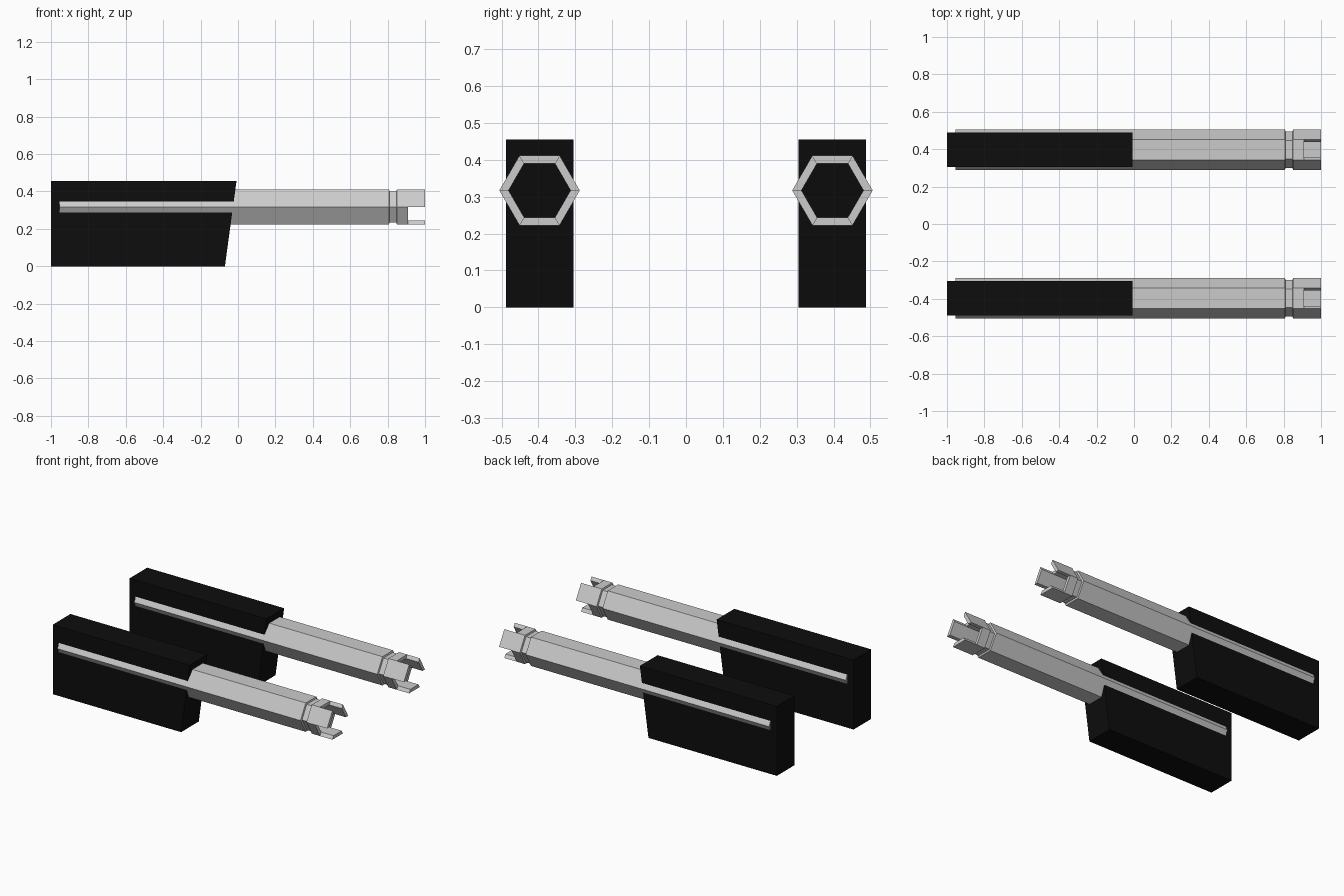
import bpy, bmesh
from math import cos, sin, radians

if "Cube" in bpy.data.objects:
    bpy.data.objects.remove(bpy.data.objects["Cube"])

CY, CZ = 0.397, 0.317            # barrel axis
RO, RI, RN = 0.109, 0.084, 0.097  # outer, bore and neck radii
SLOT, TIP = 0.91, 1.0


def finish(name, bm):
    """Weld, orient, turn into an object and mirror it across y = 0."""
    bmesh.ops.remove_doubles(bm, verts=bm.verts, dist=1e-5)
    bmesh.ops.recalc_face_normals(bm, faces=bm.faces)
    me = bpy.data.meshes.new(name)
    bm.to_mesh(me)
    bm.free()
    ob = bpy.data.objects.new(name, me)
    bpy.context.collection.objects.link(ob)
    mod = ob.modifiers.new("Mirror", "MIRROR")
    mod.use_axis = (False, True, False)
    mod.use_mirror_merge = False
    return ob


# Housing: slanted-front block
bm = bmesh.new()
side = [(-1, 0), (-0.07, 0), (-0.008, 0.455), (-1, 0.455)]
face = bm.faces.new([bm.verts.new((x, CY - 0.0915, z)) for x, z in side])
ext = bmesh.ops.extrude_face_region(bm, geom=[face])
moved = [g for g in ext["geom"] if isinstance(g, bmesh.types.BMVert)]
bmesh.ops.translate(bm, verts=moved, vec=(0, 0.183, 0))
housing = finish("housing", bm)
black = bpy.data.materials.new("black")
black.diffuse_color = (0.004, 0.004, 0.004, 1)
black.use_nodes = True
black.node_tree.nodes["Principled BSDF"].inputs["Base Color"].default_value = black.diffuse_color
housing.data.materials.append(black)

# Barrel: hollow hexagonal tube with a neck and three muzzle prongs
bm = bmesh.new()


def point(x, r, k):
    a = radians(60 * k)
    return bm.verts.new((x, CY + r * cos(a), CZ + r * sin(a)))


for k in range(6):
    prong = k % 2 == 0
    end = TIP if prong else SLOT
    profile = [(-0.955, RO), (0.807, RO), (0.81, RN), (0.847, RN), (0.85, RO),
               (SLOT, RO), (SLOT, RI), (-0.955, RI)]
    if prong:
        profile[6:6] = [(TIP, RO), (TIP, RI)]
    for (xa, ra), (xb, rb) in zip(profile, profile[1:] + profile[:1]):
        bm.faces.new([point(xa, ra, k), point(xb, rb, k),
                      point(xb, rb, k + 1), point(xa, ra, k + 1)])
    if prong:  # side walls of the prong
        for j in (k, k + 1):
            bm.faces.new([point(SLOT, RO, j), point(TIP, RO, j),
                          point(TIP, RI, j), point(SLOT, RI, j)])
finish("barrel", bm)
